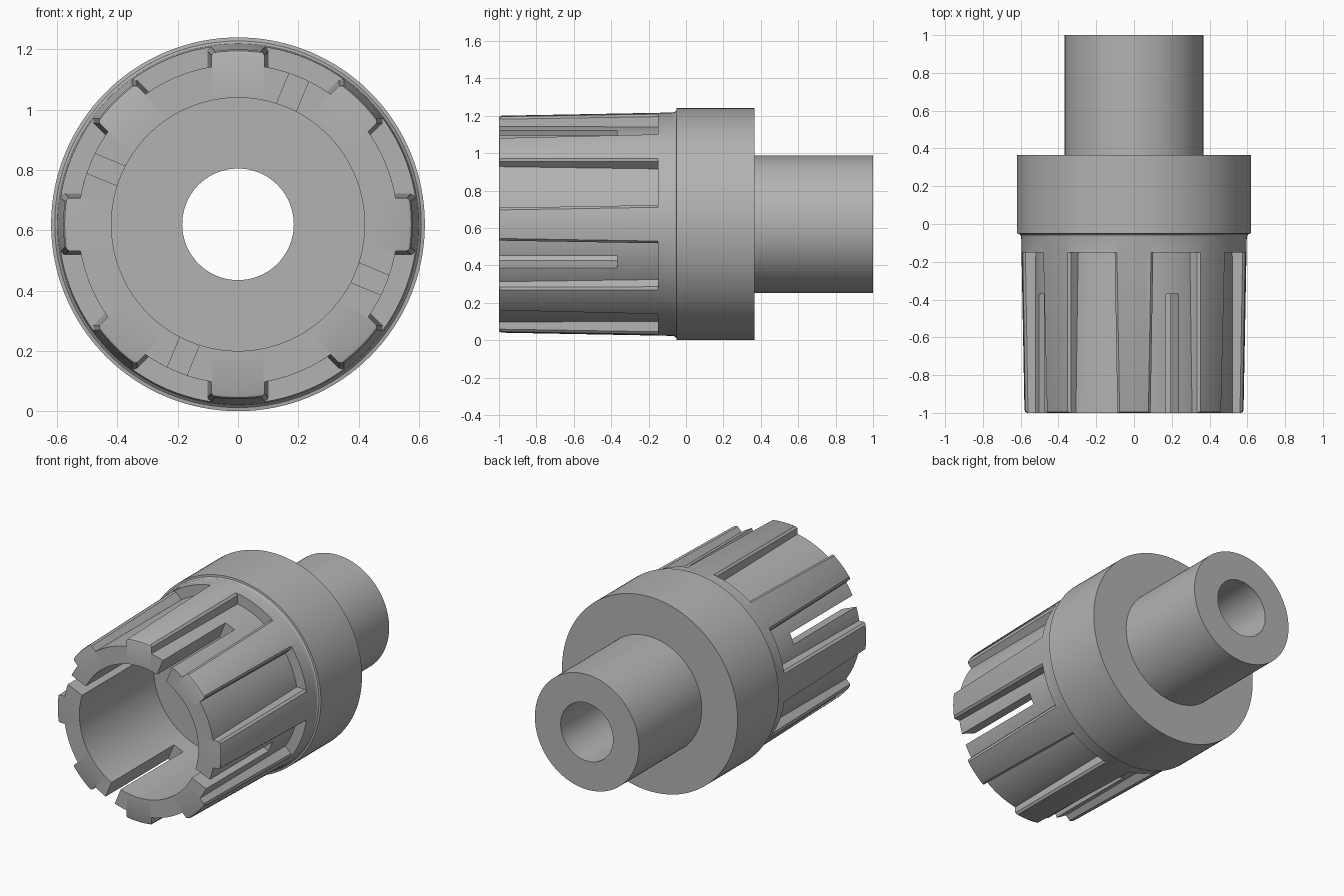
import bpy, bmesh
from math import sin, cos, asin, pi, radians

AXIS_Z = 0.62
STEP = pi / 4

cube = bpy.data.objects.get("Cube")
if cube:
    bpy.data.objects.remove(cube, do_unlink=True)

grey = bpy.data.materials.new("plain grey")
grey.use_nodes = True
grey.diffuse_color = (0.45, 0.45, 0.45, 1)
grey.node_tree.nodes["Principled BSDF"].inputs["Base Color"].default_value = (0.45, 0.45, 0.45, 1)


def polar(r, a, y):
    return (r * cos(a), y, r * sin(a) + AXIS_Z)


def finish(bm, name):
    bmesh.ops.recalc_face_normals(bm, faces=bm.faces)
    mesh = bpy.data.meshes.new(name)
    bm.to_mesh(mesh)
    bm.free()
    mesh.materials.append(grey)
    obj = bpy.data.objects.new(name, mesh)
    bpy.context.collection.objects.link(obj)
    return obj


def lathe(name, profile, segments=128):
    """Revolve a closed (radius, y) profile about the long axis."""
    bm = bmesh.new()
    rings = [[bm.verts.new(polar(r, 2 * pi * i / segments, y)) for r, y in profile]
             for i in range(segments)]
    n = len(profile)
    for i, ring in enumerate(rings):
        nxt = rings[(i + 1) % segments]
        for j in range(n):
            k = (j + 1) % n
            bm.faces.new((ring[j], ring[k], nxt[k], nxt[j]))
    return finish(bm, name)


def loft(bm, front, back):
    """Solid between two matching outlines."""
    a = [bm.verts.new(p) for p in front]
    b = [bm.verts.new(p) for p in back]
    bm.faces.new(a)
    bm.faces.new(b)
    for i in range(len(a)):
        j = (i + 1) % len(a)
        bm.faces.new((a[i], a[j], b[j], b[i]))


def groove_outline(start, y, half_rib, outer):
    """Gap between two ribs, with softened rib edges."""
    floor, soft = 0.53, 0.012
    side = [(0.72, half_rib - soft), (outer, half_rib - soft),
            (outer - soft, half_rib), (floor, half_rib)]
    angles = [(r, asin(h / r)) for r, h in side]
    a0 = angles[-1][1]
    arc = [(floor, a0 + (STEP - 2 * a0) * i / 12) for i in range(1, 12)]
    outline = angles + arc + [(r, STEP - a) for r, a in reversed(angles)]
    return [polar(r, start + a, y) for r, a in outline]


def slot_outline(angle, y, half=0.035):
    pts = []
    for r, t in ((0.36, -half), (0.7, -half), (0.7, half), (0.36, half)):
        pts.append((r * cos(angle) - t * sin(angle), y,
                    r * sin(angle) + t * cos(angle) + AXIS_Z))
    return pts


# Sleeve, collar and hollow stem in one turned body
body = lathe("ribbed_socket_body", [
    (0.42, -1), (0.566, -1), (0.575, -0.996), (0.58, -0.985),
    (0.597, -0.075), (0.6, -0.06), (0.608, -0.052), (0.62, -0.05),
    (0.62, 0.365), (0.367, 0.365), (0.367, 1), (0.185, 1),
    (0.185, -0.25), (0.42, -0.25)])

# Eight tapered grooves leave eight ribs
bm = bmesh.new()
for k in range(8):
    loft(bm, groove_outline(k * STEP, -1.05, 0.087, 0.579),
         groove_outline(k * STEP, -0.15, 0.102, 0.596))
grooves = finish(bm, "groove_cutter")

# Four slots through the sleeve wall
bm = bmesh.new()
for k in range(4):
    a = radians(67.5 + 90 * k)
    loft(bm, slot_outline(a, -1.05), slot_outline(a, -0.37))
slots = finish(bm, "slot_cutter")

bpy.ops.object.select_all(action="DESELECT")
body.select_set(True)
bpy.context.view_layer.objects.active = body
for cutter in (grooves, slots):
    cutter.hide_render = True
    mod = body.modifiers.new(cutter.name, "BOOLEAN")
    mod.operation = "DIFFERENCE"
    mod.solver = "EXACT"
    mod.object = cutter
    bpy.ops.object.modifier_apply(modifier=mod.name)
    bpy.data.objects.remove(cutter, do_unlink=True)

bpy.ops.object.shade_smooth_by_angle(angle=radians(25))
